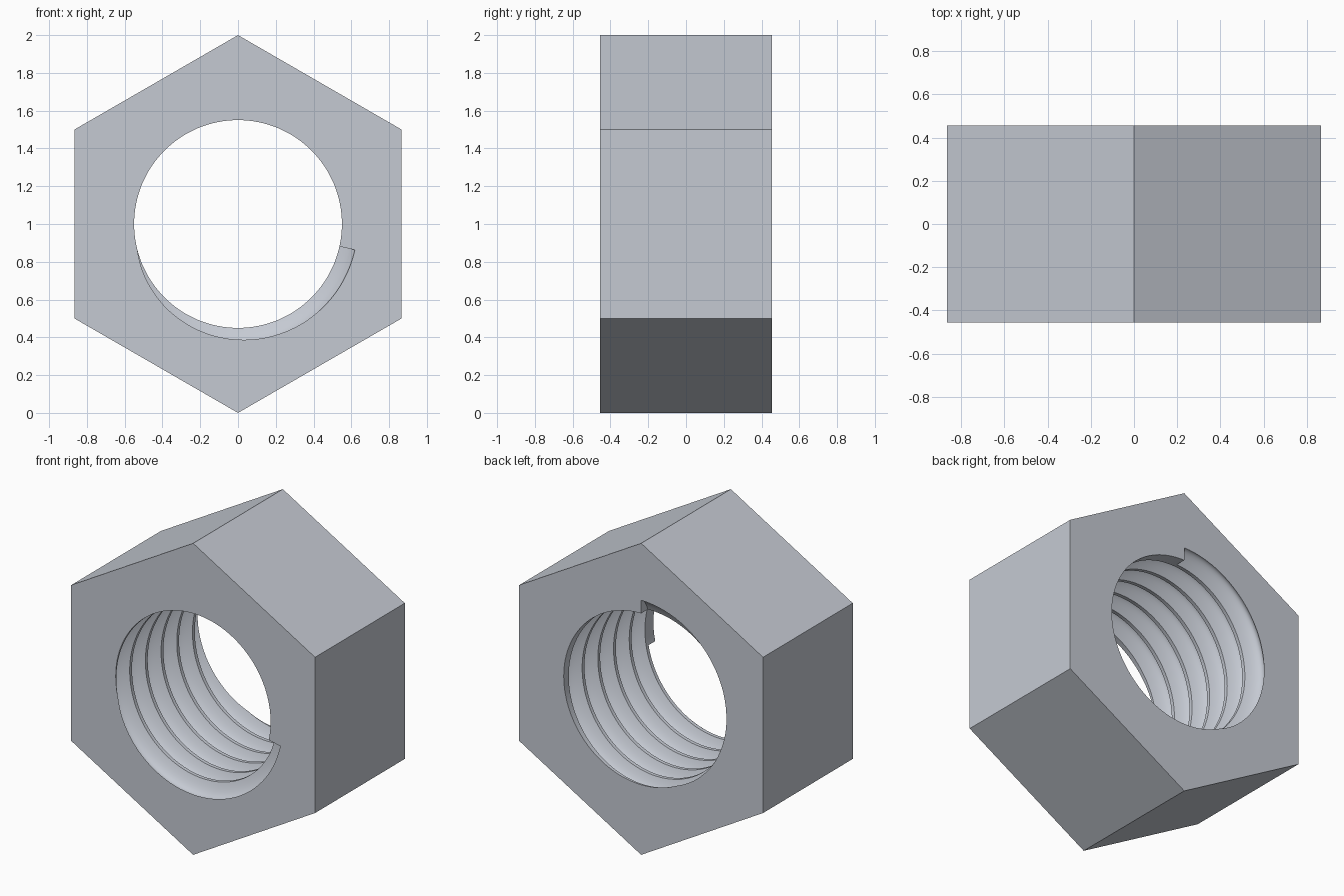
import bpy, bmesh
from math import pi, sin, cos, radians

cube = bpy.data.objects.get("Cube")
if cube:
    bpy.data.objects.remove(cube, do_unlink=True)

HALF = 0.455        # half the nut's thickness
BORE = 0.55         # crest radius of the thread
DEPTH = 0.084       # groove depth
WIDTH = 0.068       # half width of the groove
START, SWEEP = radians(-12.5), radians(2057.5)
STEPS = 550

steel = bpy.data.materials.new("grey steel")
steel.use_nodes = True
colour = (0.56, 0.59, 0.65, 1)
steel.diffuse_color = colour
steel.node_tree.nodes["Principled BSDF"].inputs["Base Color"].default_value = colour


def finish(name, bm):
    bmesh.ops.recalc_face_normals(bm, faces=bm.faces)
    mesh = bpy.data.meshes.new(name)
    bm.to_mesh(mesh)
    bm.free()
    mesh.materials.append(steel)
    obj = bpy.data.objects.new(name, mesh)
    bpy.context.collection.objects.link(obj)
    return obj


def prism(name, sides, radius, half):
    """Regular prism along y with one corner at the top."""
    bm = bmesh.new()
    ring = [bm.verts.new((radius * sin(2 * pi * i / sides), -half,
                          1 + radius * cos(2 * pi * i / sides))) for i in range(sides)]
    cap = bm.faces.new(ring)
    moved = bmesh.ops.extrude_face_region(bm, geom=[cap])["geom"]
    for v in moved:
        if isinstance(v, bmesh.types.BMVert):
            v.co.y = half
    return finish(name, bm)


def helical_groove(name):
    """Rounded groove section swept along the thread helix."""
    section = [(BORE + DEPTH * (1 - t * t), WIDTH * t)
               for t in [1.06 * (k / 7 - 1) for k in range(15)]]
    bm = bmesh.new()
    rings = []
    for i in range(STEPS + 1):
        a = START - SWEEP * i / STEPS
        y = -HALF + 2 * HALF * i / STEPS
        rings.append([bm.verts.new((r * cos(a), y + dy, 1 + r * sin(a)))
                      for r, dy in section])
    n = len(section)
    for p, q in zip(rings, rings[1:]):
        for k in range(n):
            m = (k + 1) % n
            bm.faces.new((p[k], p[m], q[m], q[k]))
    bm.faces.new(rings[0])
    bm.faces.new(rings[-1])
    return finish(name, bm)


# Hexagonal body, then the bore and the thread cut out of it
body = prism("hex_nut_body", 6, 1.0, HALF)
bpy.context.view_layer.objects.active = body
for cutter in (prism("bore_cutter", 128, BORE, 0.6), helical_groove("thread_cutter")):
    cutter.hide_render = True
    mod = body.modifiers.new(cutter.name, "BOOLEAN")
    mod.operation = "DIFFERENCE"
    mod.solver = "EXACT"
    mod.object = cutter
    bpy.ops.object.modifier_apply(modifier=mod.name)
    bpy.data.objects.remove(cutter, do_unlink=True)

bpy.ops.object.select_all(action="DESELECT")
body.select_set(True)
bpy.ops.object.shade_smooth_by_angle(angle=radians(30))
